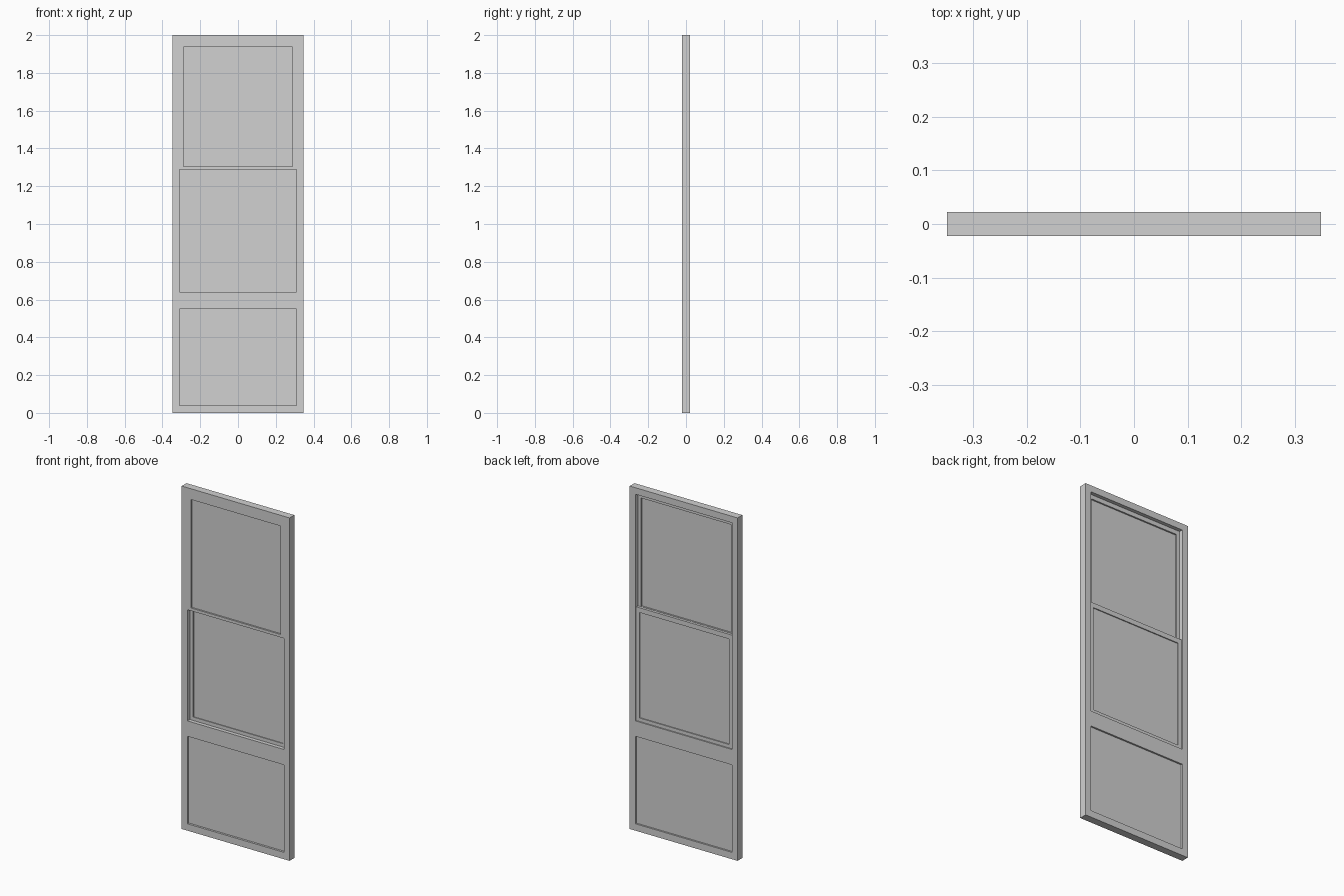
import bpy
import bmesh

if "Cube" in bpy.data.objects:
    bpy.data.objects.remove(bpy.data.objects["Cube"])

grey = bpy.data.materials.new("light grey")
grey.diffuse_color = (0.64, 0.64, 0.64, 1)
grey.use_nodes = True
grey.node_tree.nodes["Principled BSDF"].inputs["Base Color"].default_value = grey.diffuse_color


def finish(name, bm):
    bmesh.ops.recalc_face_normals(bm, faces=bm.faces)
    mesh = bpy.data.meshes.new(name)
    bm.to_mesh(mesh)
    bm.free()
    mesh.materials.append(grey)
    obj = bpy.data.objects.new(name, mesh)
    bpy.context.collection.objects.link(obj)
    return obj


def frame(name, outer, inner, front, back):
    """Rectangular ring; outer and inner are (half width, bottom, top)."""
    bm = bmesh.new()
    loops = []
    for (w, lo, hi), y in ((outer, front), (inner, front),
                           (inner, back), (outer, back)):
        loops.append([bm.verts.new((x, y, z)) for x, z in
                      ((-w, lo), (w, lo), (w, hi), (-w, hi))])
    for k in range(4):
        a, b = loops[k], loops[(k + 1) % 4]
        for i in range(4):
            j = (i + 1) % 4
            bm.faces.new((a[i], a[j], b[j], b[i]))
    return finish(name, bm)


def pane(name, half_width, lo, hi, front, back):
    """Thin slab filling an opening."""
    bm = bmesh.new()
    bmesh.ops.create_cube(bm, size=1)
    for v in bm.verts:
        v.co.x *= 2 * half_width
        v.co.y = front if v.co.y < 0 else back
        v.co.z = lo if v.co.z < 0 else hi
    return finish(name, bm)


D = 0.022        # half depth of the whole unit
W = 0.348        # half width of the whole unit
OPEN = 0.311     # half width of the frame openings
GLASS = 0.289    # half width of the sash openings

# Outer frames: tall sash window above a fixed light
frame("window_frame", (W, 0.59, 2.0), (OPEN, 0.64, 1.962), -D, D)
frame("lower_frame", (W, 0.0, 0.59), (OPEN, 0.04, 0.55), -D, D)
pane("lower_pane", OPEN, 0.04, 0.55, -0.010, 0.012)

# Upper sash sits flush with the front
frame("upper_sash", (OPEN, 1.288, 1.962), (GLASS, 1.305, 1.937), -D, 0.0)
pane("upper_pane", GLASS, 1.305, 1.937, -0.013, -0.009)

# Lower sash slides behind it
frame("lower_sash", (OPEN, 0.64, 1.303), (GLASS, 0.66, 1.275), 0.0, 0.015)
pane("lower_sash_pane", GLASS, 0.66, 1.275, 0.005, 0.009)
